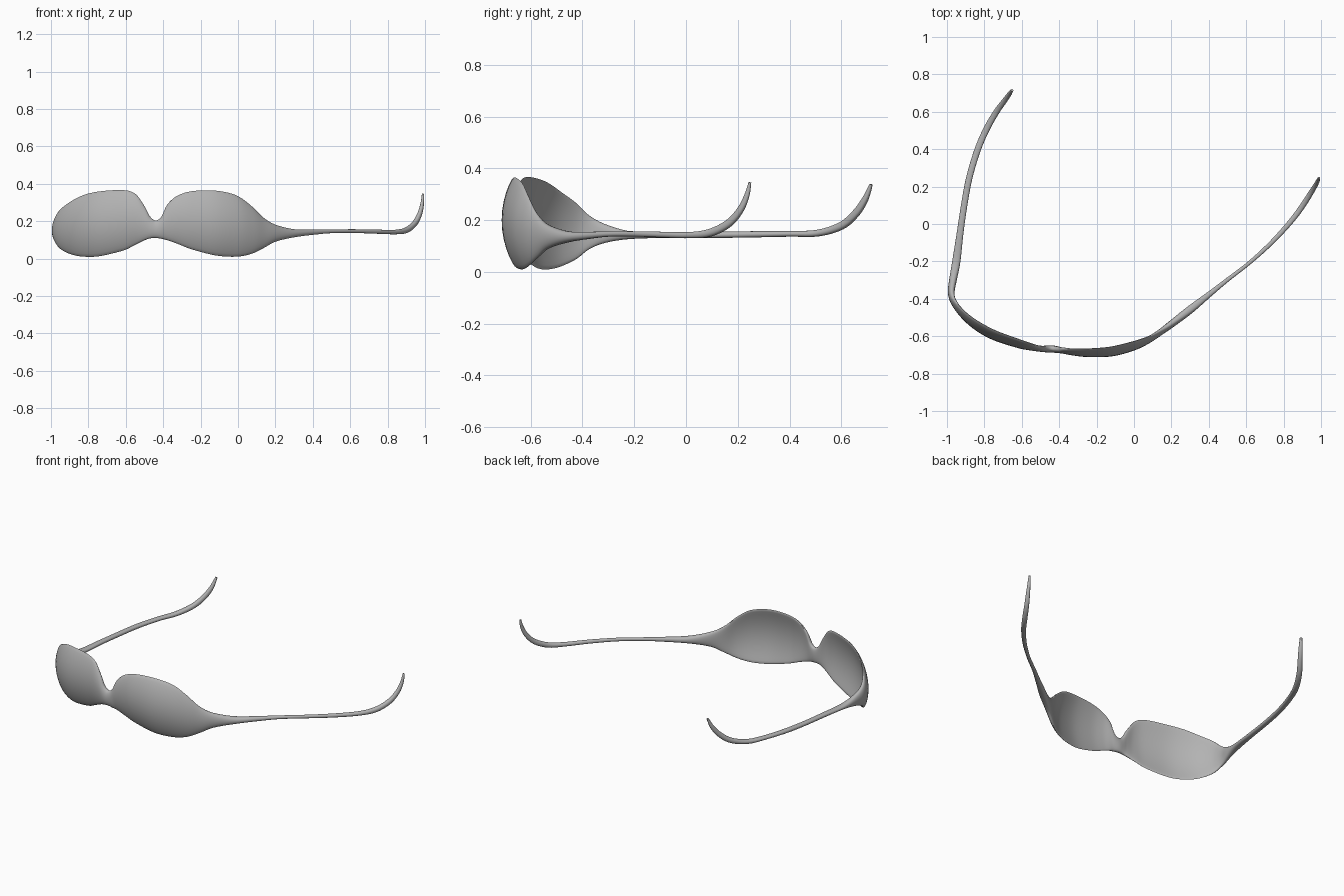
import bpy, bmesh, math
from mathutils import Vector

# Wrap-around front: x, y, top z, bottom z
FRONT = [
    (-0.950, -0.20, 0.155, 0.128), (-0.968, -0.30, 0.180, 0.115),
    (-0.977, -0.37, 0.215, 0.090), (-0.960, -0.43, 0.265, 0.050),
    (-0.910, -0.50, 0.308, 0.022), (-0.840, -0.56, 0.342, 0.010),
    (-0.750, -0.61, 0.360, 0.014), (-0.620, -0.652, 0.366, 0.044),
    (-0.550, -0.665, 0.345, 0.075), (-0.500, -0.668, 0.280, 0.098),
    (-0.470, -0.668, 0.225, 0.108), (-0.440, -0.668, 0.204, 0.110),
    (-0.410, -0.672, 0.225, 0.106), (-0.380, -0.678, 0.290, 0.098),
    (-0.330, -0.690, 0.335, 0.080), (-0.250, -0.700, 0.360, 0.050),
    (-0.120, -0.697, 0.364, 0.018), (0.000, -0.665, 0.340, 0.010),
    (0.080, -0.625, 0.285, 0.024), (0.140, -0.580, 0.220, 0.055),
    (0.200, -0.535, 0.182, 0.090), (0.300, -0.458, 0.157, 0.114),
]
# Arms, from the front to the tip: x, y, centre z, half height, thickness
LEFT_ARM = [
    (-0.930, -0.05, 0.143, 0.012, 0.036), (-0.908, 0.10, 0.143, 0.012, 0.034),
    (-0.880, 0.25, 0.145, 0.012, 0.034), (-0.835, 0.40, 0.147, 0.011, 0.034),
    (-0.787, 0.51, 0.150, 0.013, 0.034), (-0.735, 0.60, 0.178, 0.015, 0.032),
    (-0.695, 0.655, 0.225, 0.015, 0.028), (-0.668, 0.692, 0.280, 0.012, 0.024),
    (-0.652, 0.715, 0.338, 0.006, 0.014),
]
RIGHT_ARM = [
    (0.400, -0.378, 0.141, 0.014, 0.030), (0.500, -0.298, 0.146, 0.010, 0.022),
    (0.620, -0.205, 0.147, 0.010, 0.020), (0.740, -0.095, 0.144, 0.011, 0.024),
    (0.840, 0.015, 0.142, 0.012, 0.028), (0.900, 0.095, 0.152, 0.015, 0.030),
    (0.945, 0.165, 0.188, 0.015, 0.028), (0.972, 0.210, 0.240, 0.013, 0.024),
    (0.985, 0.235, 0.295, 0.010, 0.018), (0.989, 0.247, 0.346, 0.005, 0.012),
]
RING, STEPS = 28, 5


def arm_station(s):
    # x, y, z, half height, thickness, tilt
    return (*s, 1.0)


def front_station(s):
    x, y, top, bottom = s
    half = (top - bottom) / 2
    return (x, y, (top + bottom) / 2, half, max(0.022, 0.046 - 0.17 * half), 0.0)


def smooth_path(pts):
    # Catmull-Rom interpolation of every value along the path
    out = []
    ext = [pts[0]] + pts + [pts[-1]]
    for i in range(1, len(ext) - 2):
        a, b, c, d = ext[i - 1:i + 3]
        for k in range(STEPS):
            t = k / STEPS
            out.append([0.5 * (2 * q + (r - p) * t + (2 * p - 5 * q + 4 * r - s) * t * t
                               + (3 * q - p - 3 * r + s) * t ** 3)
                        for p, q, r, s in zip(a, b, c, d)])
    out.append(list(pts[-1]))
    return out


def crescent(station, tangent):
    # Upright bowed section; on the arms it turns square to the path
    x, y, z, half, thick, tilt = station
    inward = Vector((-tangent.y, tangent.x, 0)).normalized()
    up = (Vector((0, 0, 1)) - tangent * tangent.z * min(1, max(0, tilt))).normalized()
    bulge = 1.35 * half * half
    ring = []
    for k in range(RING):
        a = 2 * math.pi * k / RING
        v, s = math.cos(a), math.sin(a)
        w = math.copysign(abs(s) ** 0.75, s) * thick / 2
        ring.append(Vector((x, y, z)) + up * v * half + inward * (w + bulge * v * v))
    return ring


stations = ([arm_station(s) for s in reversed(LEFT_ARM)]
            + [front_station(s) for s in FRONT]
            + [arm_station(s) for s in RIGHT_ARM])
path = smooth_path(stations)
points = [Vector(p[:3]) for p in path]

# Skin the sections into one continuous shell
bm = bmesh.new()
rings = []
for i, p in enumerate(path):
    tangent = (points[min(i + 1, len(points) - 1)] - points[max(i - 1, 0)]).normalized()
    rings.append([bm.verts.new(co) for co in crescent(p, tangent)])
for r0, r1 in zip(rings, rings[1:]):
    for k in range(RING):
        n = (k + 1) % RING
        bm.faces.new((r0[k], r0[n], r1[n], r1[k]))
bm.faces.new(rings[0])
bm.faces.new(rings[-1])
bmesh.ops.recalc_face_normals(bm, faces=bm.faces)
mesh = bpy.data.meshes.new("glasses_frame")
bm.to_mesh(mesh)
bm.free()

frame = bpy.data.objects.new("glasses_frame", mesh)
bpy.context.collection.objects.link(frame)
grey = bpy.data.materials.new("plain_grey")
grey.diffuse_color = (0.45, 0.45, 0.45, 1)
mesh.materials.append(grey)

bpy.context.view_layer.objects.active = frame
frame.select_set(True)
bpy.ops.object.shade_smooth_by_angle(angle=math.radians(50))
